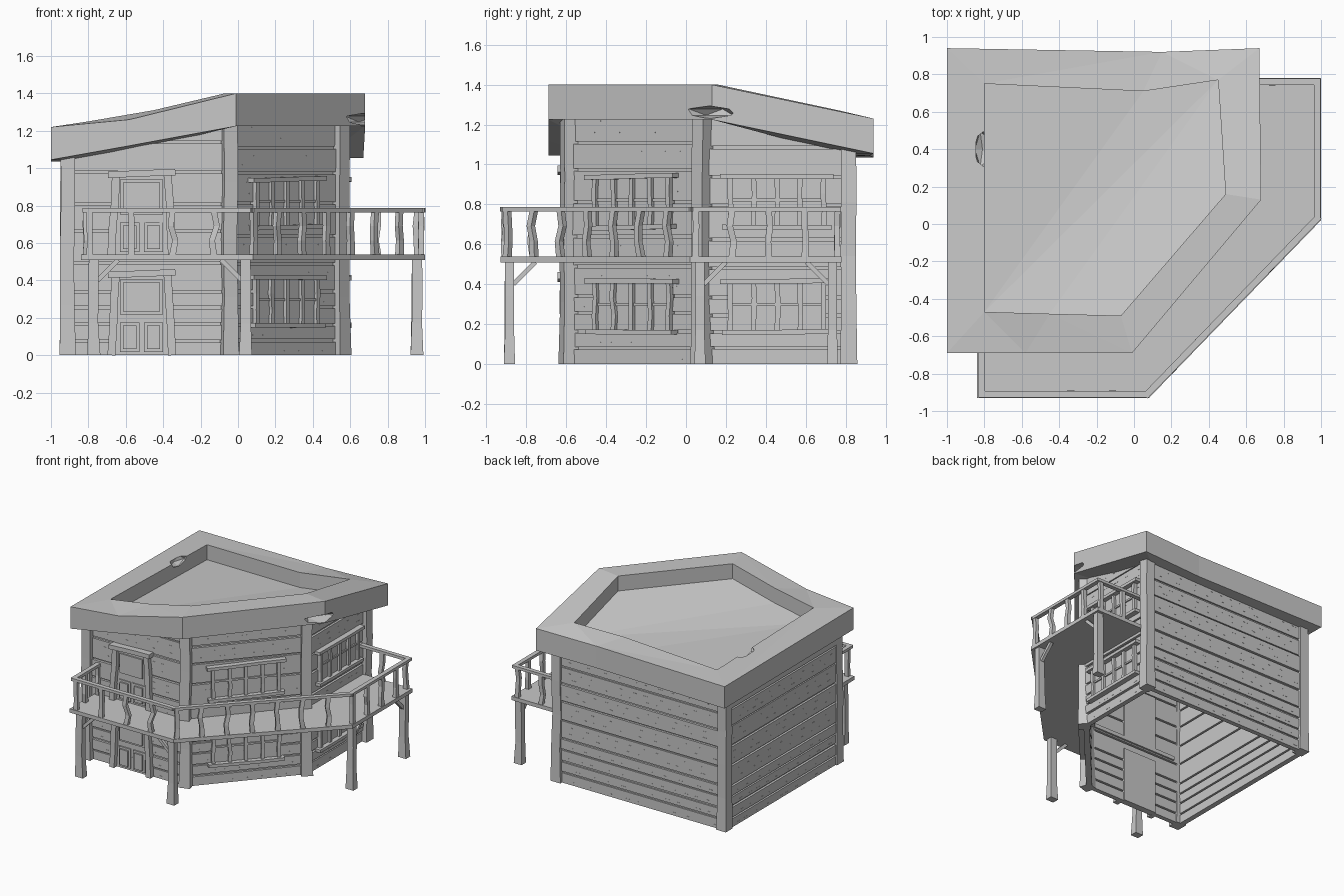
import bpy, bmesh, math, random
from mathutils import Vector as V, Matrix

random.seed(4)
cube = bpy.data.objects.get("Cube")
if cube:
    bpy.data.objects.remove(cube, do_unlink=True)

grey = bpy.data.materials.new("weathered_grey")
grey.use_nodes = True
grey.diffuse_color = (0.58, 0.58, 0.58, 1)
grey.node_tree.nodes["Principled BSDF"].inputs["Base Color"].default_value = grey.diffuse_color
UP = V((0, 0, 1))


def finish(bm, name):
    bmesh.ops.recalc_face_normals(bm, faces=bm.faces)
    me = bpy.data.meshes.new(name)
    bm.to_mesh(me)
    bm.free()
    me.materials.append(grey)
    ob = bpy.data.objects.new(name, me)
    bpy.context.collection.objects.link(ob)
    return ob


def beam(bm, a, b, w, d, side=V((1, 0, 0)), wob=0.0, flare=1.0, seg=3):
    """Hand-hewn square timber from a to b, with optional wobble and wider foot."""
    a, b = V(a), V(b)
    t = (b - a).normalized()
    u = (side - t * side.dot(t)).normalized()
    v = t.cross(u)
    n = seg if wob else 1
    rings = []
    for i in range(n + 1):
        c = a.lerp(b, i / n)
        if 0 < i < n:
            c = c + (u + v * 0.4) * random.uniform(-wob, wob)
        k = flare if i == 0 else 1.0
        rings.append([bm.verts.new(c + u * x * w * k / 2 + v * y * d * k / 2)
                      for x, y in ((-1, -1), (1, -1), (1, 1), (-1, 1))])
    for r, s in zip(rings, rings[1:]):
        for j in range(4):
            k = (j + 1) % 4
            bm.faces.new((r[j], r[k], s[k], s[j]))
    bm.faces.new(rings[0])
    bm.faces.new(rings[-1])


class Side:
    """Wall frame: s runs along the wall, d points outward."""
    def __init__(self, p, q):
        self.p, self.q = V((*p, 0)), V((*q, 0))
        self.len = (self.q - self.p).length
        self.t = (self.q - self.p).normalized()
        self.n = V((self.t.y, -self.t.x, 0))

    def at(self, s, d, z):
        return self.p + self.t * s + self.n * d + UP * z

    def block(self, bm, s0, s1, d0, d1, z0, z1):
        c = self.at((s0 + s1) / 2, (d0 + d1) / 2, (z0 + z1) / 2)
        rot = Matrix((self.t, -self.n, UP)).transposed().to_4x4()
        size = Matrix.Diagonal((s1 - s0, abs(d1 - d0), z1 - z0, 1))
        bmesh.ops.create_cube(bm, size=1, matrix=Matrix.Translation(c) @ rot @ size)


corners = [(-.935, -.59), (-.05, -.59), (.555, .1), (.555, .835), (-.935, .835)]
tops = [1.08, 1.24, 1.24, 1.08, 1.06]
names = ["front", "corner", "left", "back", "right"]
walls = {}

# Plank walls with recessed strips between the planks, trimmed to the slope of the roof
for i, name in enumerate(names):
    j = (i + 1) % 5
    w = walls[name] = Side(corners[i], corners[j])
    bm = bmesh.new()
    z = 0.0
    while z < 1.25:
        h = random.uniform(.065, .08) if z < .28 else random.uniform(.12, .16)
        face = random.uniform(0, .01)
        w.block(bm, 0, w.len, -.035, face, z, z + h)
        w.block(bm, 0, w.len, -.018, -.01, z + h, z + h + .014)
        # fine cracks along the plank
        for r in range(1 if h < .1 else 2):
            s = random.uniform(.08, .2)
            zz = z + h * (.3 + .4 * r)
            while s < w.len - .1:
                w.block(bm, s, s + random.uniform(.015, .04), face - .004, face + .0015, zz, zz + .003)
                s += random.uniform(.08, .17)
        z += h + .014
    a, b = w.p + UP * tops[i], w.q + UP * tops[j]
    bmesh.ops.bisect_plane(bm, geom=bm.verts[:] + bm.edges[:] + bm.faces[:], plane_co=a,
                           plane_no=(b - a).cross(-w.n), clear_outer=True)
    finish(bm, name + "_wall")

# Corner timbers
bm = bmesh.new()
spots = [(-.91, -.59), (-.05, -.585), (.545, .085), (.555, .815), (-.91, .815)]
turn = [0, .3, .8, 0, 0]
for (x, y), h, r in zip(spots, tops, turn):
    beam(bm, (x, y, 0), (x, y, h), .076, .076, V((math.cos(r), math.sin(r), 0)), .006, 1.15, 4)
finish(bm, "corner_timbers")

# Roof: raised rim round a sunken, folded floor
outer = [V(p) for p in ((-1, -.69, 1.22), (-.58, -.69, 1.26), (-.01, -.69, 1.4), (.68, .13, 1.4),
                        (.67, .94, 1.23), (.15, .92, 1.22), (-1, .94, 1.21))]
inner = [V(p) for p in ((-.8, -.47, 1.25), (-.45, -.48, 1.31), (-.07, -.49, 1.4), (.49, .16, 1.4),
                        (.45, .77, 1.27), (.05, .71, 1.24), (-.8, .75, 1.22))]
eaves = [p - UP * (.14 if i == 1 else .175) for i, p in enumerate(outer)]
soffit = [V((p.x, p.y, e.z)) for p, e in zip(inner, eaves)]
floor = [p - UP * .12 for p in inner]
bm = bmesh.new()
loops = [[bm.verts.new(p) for p in ring] for ring in (soffit, eaves, outer, inner, floor)]
for lo, hi in zip(loops, loops[1:]):
    for j in range(7):
        k = (j + 1) % 7
        bm.faces.new((lo[j], lo[k], hi[k], hi[j]))
for ring in (loops[0], loops[-1]):
    bm.faces.new(ring[:5])
    bm.faces.new((ring[0], ring[4], ring[5], ring[6]))
bmesh.ops.triangulate(bm, faces=[f for f in bm.faces])
roof = finish(bm, "roof")

# Chips knocked out of the roof corner and the inner rim
bpy.context.view_layer.objects.active = roof
for centre, size in (((.69, .1, 1.262), (.16, .16, .035)), ((-.81, .4, 1.22), (.045, .11, .04))):
    bm = bmesh.new()
    bmesh.ops.create_icosphere(bm, subdivisions=1, radius=1,
                               matrix=Matrix.Translation(centre) @ Matrix.Diagonal((*size, 1)))
    cutter = finish(bm, "chip_cutter")
    cutter.hide_render = True
    mod = roof.modifiers.new("chip", "BOOLEAN")
    mod.operation, mod.object, mod.solver = "DIFFERENCE", cutter, "EXACT"
    bpy.ops.object.modifier_apply(modifier="chip")
    bpy.data.objects.remove(cutter, do_unlink=True)

# Balcony deck
bm = bmesh.new()
deck = [(-.84, -.93), (.08, -.93), (1, .02), (1, .78), (.5, .78), (.5, .12), (-.08, -.54), (-.84, -.54)]
base = bm.faces.new([bm.verts.new((x, y, .508)) for x, y in deck])
new = bmesh.ops.extrude_face_region(bm, geom=[base])["geom"]
bmesh.ops.translate(bm, vec=(0, 0, .03), verts=[g for g in new if isinstance(g, bmesh.types.BMVert)])
finish(bm, "balcony_deck")

# Railing and its crooked balusters
path = [V((x, y, 0)) for x, y in ((-.815, -.59), (-.815, -.91), (.07, -.91), (.98, .03), (.98, .76), (.56, .76))]
rail, bal = bmesh.new(), bmesh.new()
for a, b in zip(path, path[1:]):
    t = (b - a).normalized()
    beam(rail, a - t * .015 + UP * .775, b + t * .015 + UP * .775, .035, .022, V((t.y, -t.x, 0)))
    n = max(2, round((b - a).length / .2))
    for i in range(n):
        p = a.lerp(b, (i + .1) / n)
        beam(bal, p + UP * .535, p + UP * .77, .032, .028, t, .016, 1.1)
finish(rail, "balcony_rail")
finish(bal, "balusters")

# Balcony posts and braces
bm = bmesh.new()
for x, y in ((-.77, -.885), (.04, -.885), (.957, .07), (.957, .735)):
    beam(bm, (x, y, 0), (x, y, .51), .055, .045, wob=.006, flare=1.25)
for x, y, dx, dy in ((-.77, -.885, 1, 0), (-.77, -.885, 0, 1), (.04, -.885, -1, 0),
                     (.957, .07, 0, 1), (.957, .735, 0, -1)):
    beam(bm, (x + dx * .02, y + dy * .02, .4), (x + dx * .13, y + dy * .13, .51), .024, .024,
         V((dy, dx, 0)))
finish(bm, "balcony_posts")


def window(w, s0, s1, z0, z1, name):
    bm = bmesh.new()
    w.block(bm, s0 + .03, s1 - .03, -.01, .014, z0, z1)
    tilt = random.uniform(-.006, .006)
    for z, e in ((z0, .0), (z1, .01)):
        beam(bm, w.at(s0 - e, .025, z - tilt), w.at(s1 + e, .025, z + tilt), .05, .024, w.n, .003)
    for i in range(5):
        s = s0 + .04 + (s1 - s0 - .08) * i / 4
        beam(bm, w.at(s, .022, z0), w.at(s, .022, z1), .026, .022, w.t, .006)
    zm = (z0 + z1) / 2 + .01
    beam(bm, w.at(s0 + .04, .017, zm), w.at(s1 - .04, .017, zm), .014, .014, w.n)
    finish(bm, name)


def door(w, s0, s1, z0, z1, name):
    bm = bmesh.new()
    w.block(bm, s0, s1, -.045, .008, z0, z1)
    for s, lean in ((s0, .012), (s1, -.012)):
        beam(bm, w.at(s - lean, .02, z0), w.at(s + lean, .02, z1), .042, .045, w.t, .004)
    beam(bm, w.at(s0 - .03, .025, z1 - .006), w.at(s1 + .03, .025, z1 + .008), .06, .034, w.n, .003)
    # leaf with a wide upper panel over two lower ones, each with a raised border
    mid, h = (s0 + s1) / 2, z1 - z0
    a, b = s0 + .035, s1 - .035
    for p, q, lo, hi in ((a, b, .5, .93), (a, mid - .012, .04, .4), (mid + .012, b, .04, .4)):
        za, zb = z0 + h * lo, z0 + h * hi
        w.block(bm, p, q, .0, .018, za, zb)
        w.block(bm, p + .016, q - .016, .0, .03, za + .016, zb - .016)
    finish(bm, name)


for level, z in (("lower", .16), ("upper", .685)):
    window(walls["corner"], .16, .73, z, z + .255, level + "_corner_window")
    window(walls["left"], .08, .63, z, z + .255, level + "_left_window")
door(walls["front"], .27, .57, 0, .435, "lower_door")
door(walls["front"], .27, .57, .535, .97, "upper_door")
